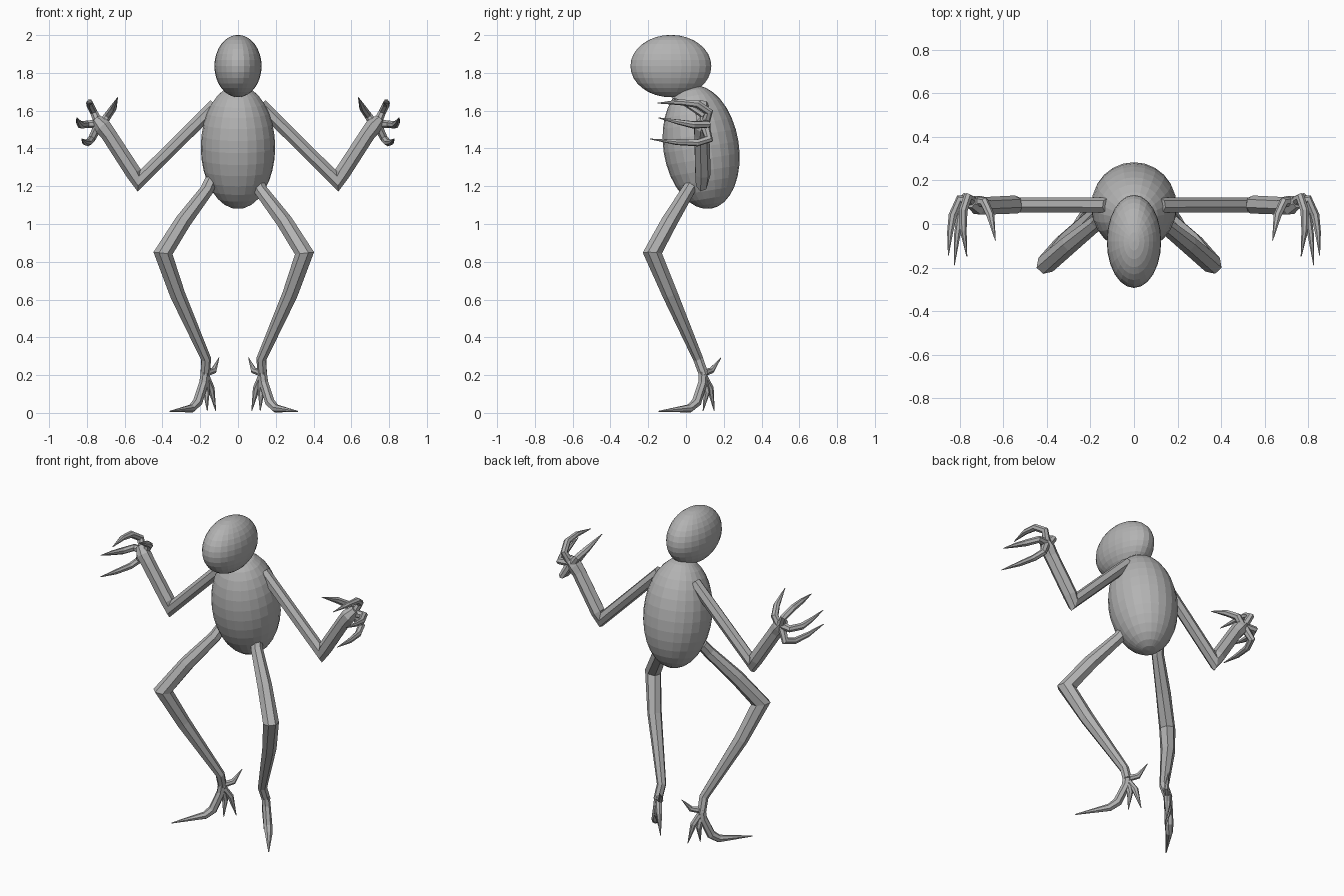
import bpy, bmesh, math
from mathutils import Vector

grey = bpy.data.materials.new("plain grey")
grey.diffuse_color = (0.45, 0.45, 0.45, 1)


def finish(bm, name):
    bmesh.ops.recalc_face_normals(bm, faces=bm.faces)
    me = bpy.data.meshes.new(name)
    bm.to_mesh(me)
    bm.free()
    me.materials.append(grey)
    ob = bpy.data.objects.new(name, me)
    bpy.context.collection.objects.link(ob)
    return ob


def ellipsoid(name, loc, scale, tilt):
    bm = bmesh.new()
    bmesh.ops.create_uvsphere(bm, u_segments=24, v_segments=16, radius=1)
    ob = finish(bm, name)
    ob.location, ob.scale, ob.rotation_euler = loc, scale, (tilt, 0, 0)


def tube(bm, path, sides=7):
    """Faceted tube through (x, y, z, radius) points, with mitred bends."""
    pts = [Vector(p[:3]) for p in path]
    n, u, rings = len(pts), None, []
    for i, p in enumerate(pts):
        a = (p - pts[i - 1]).normalized() if i else (pts[1] - p).normalized()
        b = (pts[i + 1] - p).normalized() if i < n - 1 else a
        t = (a + b).normalized()
        u = u or Vector((0, 1, 0.01))
        u = (u - t * u.dot(t)).normalized()
        v = t.cross(u)
        bend = b - a
        stretch = min(1 / max(t.dot(a), 0.3), 1.6) - 1
        ring = []
        for k in range(sides):
            ang = 2 * math.pi * k / sides
            o = (u * math.cos(ang) + v * math.sin(ang)) * path[i][3]
            if bend.length > 1e-4:
                d = bend.normalized()
                o += d * o.dot(d) * stretch
            ring.append(bm.verts.new(p + o))
        rings.append(ring)
    for r, s in zip(rings, rings[1:]):
        for k in range(sides):
            j = (k + 1) % sides
            bm.faces.new((r[k], r[j], s[j], s[k]))
    bm.faces.new(rings[0])
    bm.faces.new(rings[-1])


def pair(name, paths, axis=0.0):
    """Left and right copies mirrored about x = axis."""
    for side, s in (("right", 1), ("left", -1)):
        bm = bmesh.new()
        for path in paths:
            tube(bm, [(axis + s * x, y, z, r) for x, y, z, r in path])
        finish(bm, side + "_" + name)


# head and body
ellipsoid("head", (0, -0.08, 1.836), (0.125, 0.214, 0.165), 0)
ellipsoid("body", (0, 0.08, 1.407), (0.197, 0.2, 0.33), 0.16)

# arms
pair("arm", [[(0.12, 0.085, 1.63, 0.036), (0.525, 0.085, 1.228, 0.036),
              (0.55, 0.088, 1.267, 0.043), (0.685, 0.082, 1.475, 0.042),
              (0.715, 0.085, 1.515, 0.045), (0.75, 0.1, 1.555, 0.028)]])

# curled clawed fingers
pair("fingers", [
    [(0.72, 0.1, 1.53, 0.025), (0.688, 0.1, 1.575, 0.021),
     (0.66, 0.04, 1.615, 0.019), (0.637, -0.075, 1.67, 0.002)],
    [(0.735, 0.1, 1.53, 0.025), (0.765, 0.12, 1.595, 0.02),
     (0.785, 0.06, 1.635, 0.02), (0.785, -0.03, 1.645, 0.016),
     (0.768, -0.15, 1.64, 0.002)],
    [(0.74, 0.1, 1.53, 0.025), (0.8, 0.11, 1.528, 0.02),
     (0.832, 0.04, 1.525, 0.02), (0.845, -0.04, 1.54, 0.014),
     (0.853, -0.145, 1.562, 0.002)],
    [(0.74, 0.1, 1.52, 0.025), (0.775, 0.12, 1.45, 0.02),
     (0.795, 0.06, 1.43, 0.019), (0.812, -0.05, 1.433, 0.015),
     (0.826, -0.19, 1.45, 0.002)],
])

# legs, standing slightly off centre
pair("leg", [[(0.12, 0.045, 1.23, 0.034), (0.145, 0.01, 1.175, 0.036),
              (0.27, -0.09, 1.01, 0.044), (0.375, -0.178, 0.845, 0.047),
              (0.3, -0.085, 0.63, 0.042), (0.147, 0.065, 0.285, 0.027),
              (0.152, 0.095, 0.2, 0.026)]], -0.0225)

# feet: long front toe, back spur and two small claws
pair("foot", [
    [(0.15, 0.09, 0.22, 0.025), (0.158, 0.088, 0.16, 0.025),
     (0.192, 0.055, 0.055, 0.026), (0.222, 0.02, 0.024, 0.022),
     (0.338, -0.145, 0.008, 0.003)],
    [(0.15, 0.09, 0.21, 0.02), (0.105, 0.135, 0.225, 0.016),
     (0.078, 0.185, 0.292, 0.002)],
    [(0.15, 0.09, 0.2, 0.02), (0.12, 0.128, 0.13, 0.019),
     (0.095, 0.15, 0.01, 0.002)],
    [(0.15, 0.09, 0.19, 0.02), (0.145, 0.11, 0.11, 0.018),
     (0.14, 0.09, 0.01, 0.002)],
], -0.0225)
